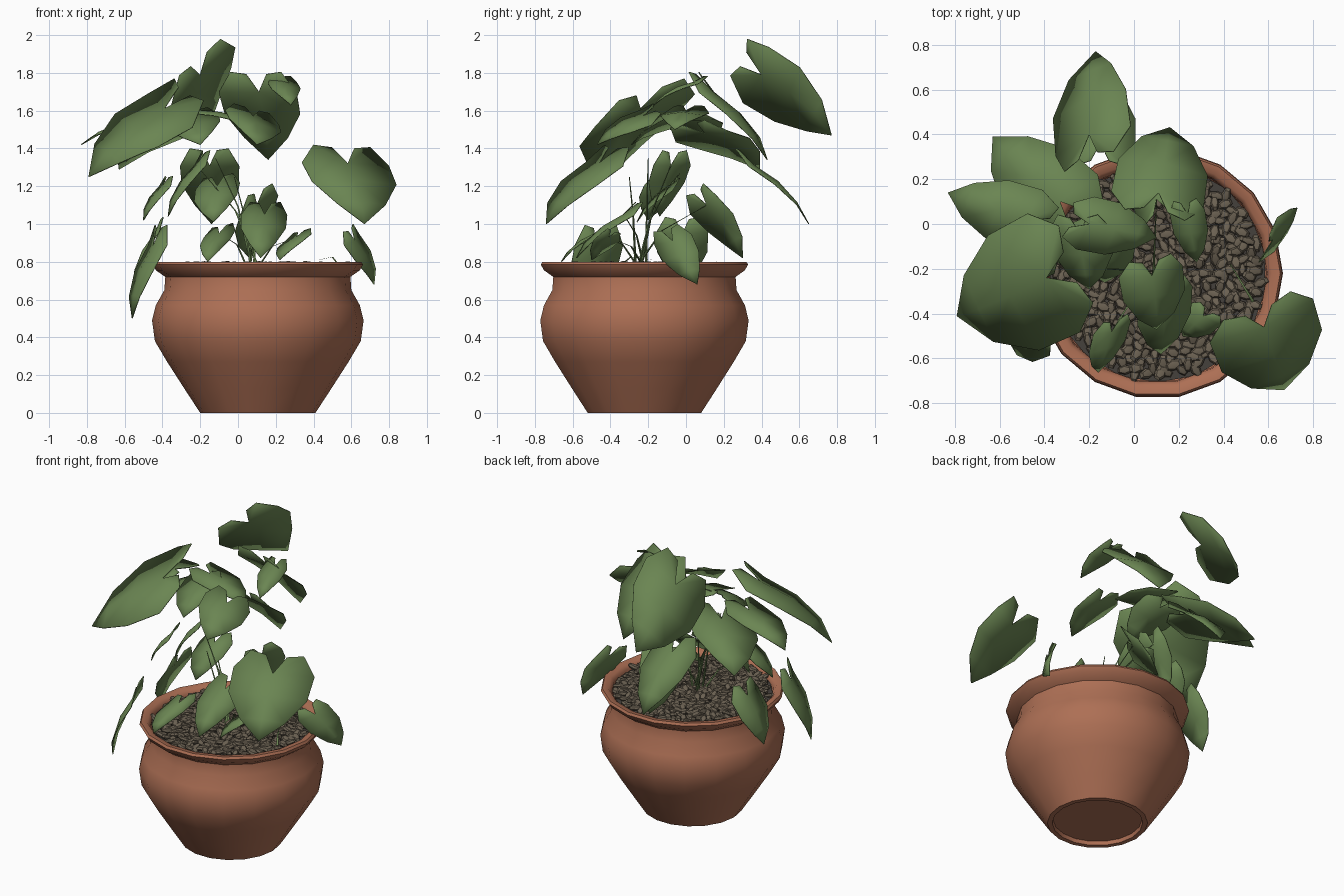
import bpy, bmesh, math, random
from mathutils import Vector, Matrix

if "Cube" in bpy.data.objects:
    bpy.data.objects.remove(bpy.data.objects["Cube"])

random.seed(4)
CX, CY = 0.105, -0.22      # pot axis


def material(name, rgb):
    m = bpy.data.materials.new(name)
    m.diffuse_color = (*rgb, 1)
    m.use_nodes = True
    m.node_tree.nodes["Principled BSDF"].inputs["Base Color"].default_value = m.diffuse_color
    return m


CLAY = material("terracotta", (0.42, 0.16, 0.09))
GREEN = material("leaf_green", (0.145, 0.235, 0.085))
STONE = material("pebble_brown", (0.15, 0.122, 0.086))
SOIL = material("dark_soil", (0.06, 0.052, 0.045))


def make(name, bm, mats, angle=40):
    me = bpy.data.meshes.new(name)
    bm.to_mesh(me)
    bm.free()
    ob = bpy.data.objects.new(name, me)
    bpy.context.collection.objects.link(ob)
    for m in mats:
        me.materials.append(m)
    bpy.ops.object.select_all(action='DESELECT')
    bpy.context.view_layer.objects.active = ob
    ob.select_set(True)
    bpy.ops.object.shade_smooth_by_angle(angle=math.radians(angle))
    return ob


# Pot: turned profile (radius, height), starting with the recessed underside
profile = [(0.27, 0.025), (0.275, 0.0), (0.305, 0.0), (0.39, 0.13), (0.48, 0.27), (0.545, 0.38),
           (0.56, 0.49), (0.54, 0.57), (0.495, 0.65), (0.49, 0.72), (0.54, 0.755),
           (0.557, 0.785), (0.548, 0.80), (0.51, 0.795), (0.49, 0.77), (0.485, 0.70)]
SIDES = 18
bm = bmesh.new()
rings = [[bm.verts.new((CX + r * math.cos(2 * math.pi * i / SIDES),
                        CY + r * math.sin(2 * math.pi * i / SIDES), z))
          for i in range(SIDES)] for r, z in profile]
for a, b in zip(rings, rings[1:]):
    for i in range(SIDES):
        j = (i + 1) % SIDES
        bm.faces.new((a[i], a[j], b[j], b[i]))
bm.faces.new(rings[0][::-1])
make("pot", bm, [CLAY], 50)

# Soil disc
bm = bmesh.new()
bmesh.ops.create_circle(bm, cap_ends=True, segments=SIDES, radius=0.487,
                        matrix=Matrix.Translation((CX, CY, 0.76)))
make("soil", bm, [SOIL])

# Pebbles: tilted low-poly stones spread evenly over the soil
bm = bmesh.new()
COUNT = 430
for i in range(COUNT):
    r = 0.465 * math.sqrt((i + 0.5) / COUNT)
    a = i * 2.39996
    p = Vector((CX + r * math.cos(a) + random.uniform(-.01, .01),
                CY + r * math.sin(a) + random.uniform(-.01, .01),
                random.uniform(0.765, 0.783)))
    rot = Matrix.Rotation(random.uniform(0, 6.28), 4, 'Z') @ \
        Matrix.Rotation(random.uniform(-.45, .45), 4, 'Y')
    size = Matrix.Diagonal((random.uniform(.034, .046), random.uniform(.019, .026), .017, 1))
    bmesh.ops.create_uvsphere(bm, u_segments=6, v_segments=4, radius=1,
                              matrix=Matrix.Translation(p) @ rot @ size)
make("pebbles", bm, [STONE], 30)

# Heart leaf: half outline as (along midrib, across)
OUTLINE = [(-0.26, 0.25), (-0.31, 0.64), (-0.04, 0.98), (0.35, 0.95), (0.72, 0.55)]


def leaf(name, base, tip, half):
    B, T, W = Vector(base), Vector(tip), Vector(half)
    D = T - B
    n = D.cross(W).normalized()
    if n.z < 0:
        n = -n

    def at(u, v):
        arch = 0.36 * max(0, u) * (1 - u)
        return B + D * u + W * v + n * D.length * (arch - 0.06 * v * v)

    bm = bmesh.new()
    mid = [bm.verts.new(at(u, 0)) for u in (0, 0.35, 0.7, 1)]
    for s in (1, -1):
        o = [bm.verts.new(at(u, s * v)) for u, v in OUTLINE]
        for f in ((mid[0], o[0], o[1]), (mid[0], o[1], o[2]), (mid[0], o[2], o[3], mid[1]),
                  (mid[1], o[3], o[4], mid[2]), (mid[2], o[4], mid[3])):
            bm.faces.new(f)
    bmesh.ops.recalc_face_normals(bm, faces=bm.faces)
    ob = make(name, bm, [GREEN], 60)
    sol = ob.modifiers.new("thickness", 'SOLIDIFY')
    sol.thickness = 0.005
    sol.offset = 0


# Leaves: base notch, tip, half-width direction
upper = [
    ((-.20, .40, 1.79), (-.17, .77, 1.47), (.17, .07, .15)),
    ((-.33, .10, 1.48), (-.63, .39, 1.29), (.15, .14, .03)),
    ((-.15, .36, 1.31), (-.14, .65, 1.00), (.16, .00, .00)),
    ((.11, .14, 1.70), (.16, .43, 1.34), (.21, -.04, .00)),
    ((.24, .04, 1.75), (.28, -.17, 1.63), (.08, .01, .00)),
    ((-.20, .00, 1.60), (.10, -.06, 1.50), (.04, .12, .00)),
    ((-.24, -.04, 1.56), (-.20, -.29, 1.42), (.14, .00, .03)),
    ((.08, -.23, 1.57), (.10, -.47, 1.42), (.145, .03, -.04)),
    ((-.39, -.24, 1.61), (-.79, -.41, 1.25), (.12, -.27, -.09)),
    ((-.48, .02, 1.55), (-.83, .14, 1.42), (.05, .14, .02)),
    ((.58, -.46, 1.32), (.67, -.74, 1.00), (.235, .10, -.01)),
]
lower = [
    ((-.45, -.47, .88), (-.56, -.52, .50), (.05, -.13, .00)),
    ((-.44, -.02, .95), (-.56, -.02, .66), (.00, .14, .00)),
    ((-.40, -.14, 1.20), (-.50, -.20, 1.02), (.03, -.09, .00)),
    ((-.22, -.08, 1.31), (-.37, -.14, 1.04), (.03, -.10, .00)),
    ((.62, -.07, .91), (.72, .06, .68), (.04, .10, .03)),
    ((.14, -.33, 1.05), (.12, -.58, .82), (.125, .03, .00)),
    ((.10, .11, 1.10), (.06, .30, .82), (.10, .07, .05)),
    ((.31, -.41, .93), (.22, -.50, .81), (.07, -.05, .02)),
    ((-.10, -.48, .95), (-.16, -.66, .80), (.085, .03, .02)),
    ((-.11, -.09, 1.20), (-.13, -.26, 1.01), (.12, .00, .02)),
]
for group, leaves in (("upper", upper), ("lower", lower)):
    for i, spec in enumerate(leaves):
        leaf(f"{group}_leaf_{i + 1}", *spec)


# Stems: thin three-sided stalks
def stem(name, root, end, radius=0.005):
    a, b = Vector(root), Vector(end)
    bow = a.lerp(b, 0.5) + Vector((a.x - b.x, a.y - b.y, 0.3)) * 0.12
    pts = [a, bow, b]
    bm = bmesh.new()
    loops = [[bm.verts.new(p + Vector((math.cos(k * 2.094), math.sin(k * 2.094), 0)) * radius * w)
              for k in range(3)] for p, w in zip(pts, (1.6, 1.1, 0.5))]
    for lo, hi in zip(loops, loops[1:]):
        for k in range(3):
            j = (k + 1) % 3
            bm.faces.new((lo[k], lo[j], hi[j], hi[k]))
    make(name, bm, [GREEN], 80)


ends = [lower[i][0] for i in (3, 5, 6, 7, 8, 9)] + [(-.12, -.20, 1.35), (-.02, -.30, 1.25)]
for i, e in enumerate(ends):
    root = (0.08 + 0.03 * math.cos(i * 2.4), -0.24 + 0.03 * math.sin(i * 2.4), 0.76)
    stem(f"stem_{i + 1}", root, e)
stem("stem_right", (.54, -.36, .77), (.43, -.18, .81))
